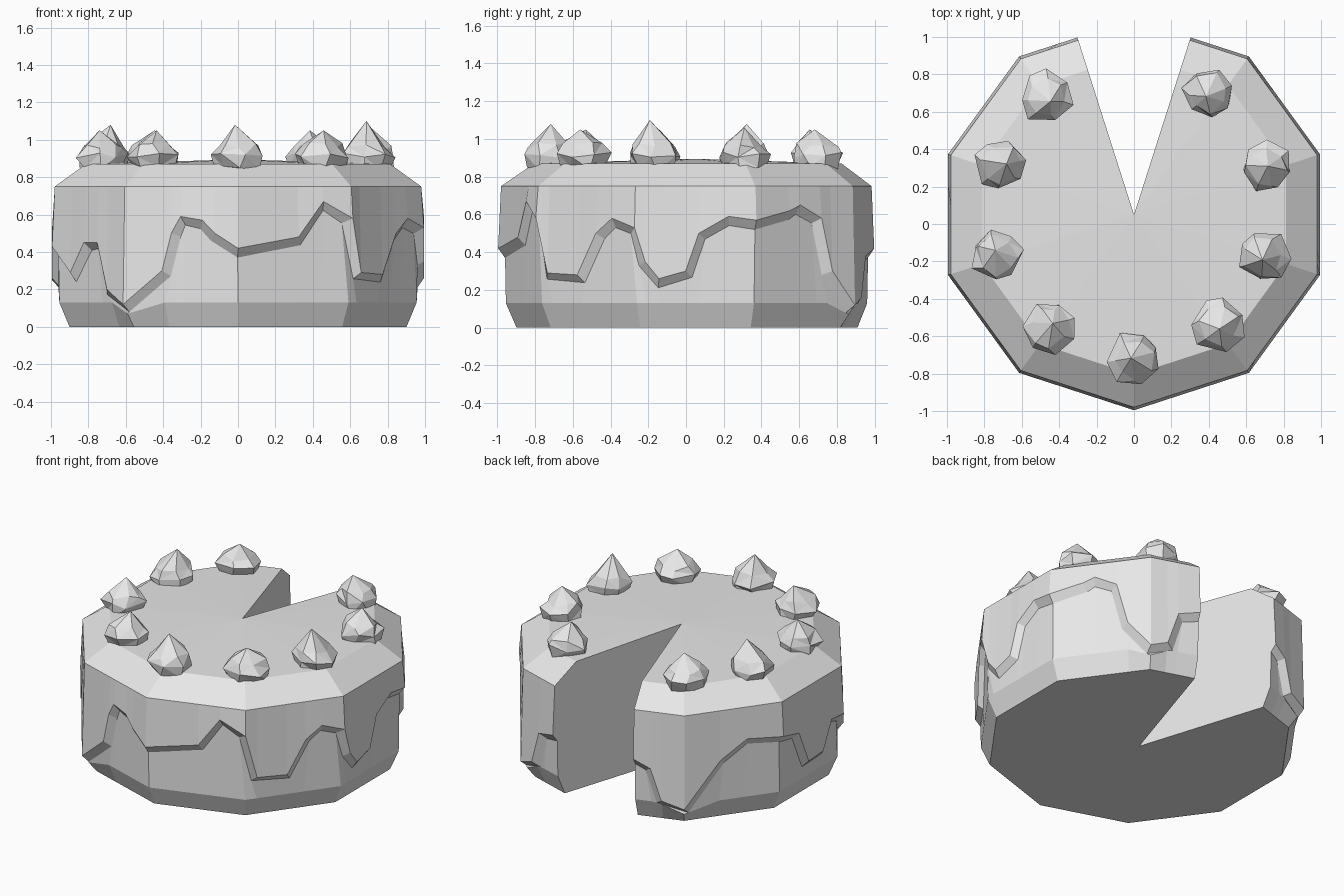
import bpy, bmesh, math, random
from math import radians, cos, sin
from mathutils import Vector

random.seed(4)
cube = bpy.data.objects.get("Cube")
if cube:
    bpy.data.objects.remove(cube, do_unlink=True)

CENTRE_Y = 0.05
RADIUS = 1.03


def make_material(name, colour):
    mat = bpy.data.materials.new(name)
    mat.use_nodes = True
    mat.diffuse_color = colour
    mat.node_tree.nodes["Principled BSDF"].inputs["Base Color"].default_value = colour
    return mat


grey = make_material("plain grey", (0.8, 0.8, 0.8, 1))


def finish(bm, name):
    bmesh.ops.recalc_face_normals(bm, faces=bm.faces[:])
    mesh = bpy.data.meshes.new(name)
    bm.to_mesh(mesh)
    bm.free()
    mesh.materials.append(grey)
    obj = bpy.data.objects.new(name, mesh)
    bpy.context.collection.objects.link(obj)
    return obj


def on_decagon(angle, scale, z):
    """Point on the ten-sided outline at an angle in degrees."""
    r = RADIUS * scale * cos(radians(18)) / cos(radians((angle + 90) % 36 - 18))
    return (r * cos(radians(angle)), CENTRE_Y + r * sin(radians(angle)), z)


# Wavy lower edge of the icing: angle, height
drip = [
    (107.7, .42), (114, .37), (118, .16), (126, .12), (139, .42), (149, .54),
    (162, .52), (171, .48), (177, .25), (186, .26), (191, .44), (198, .43),
    (207, .29), (214, .45), (221, .45), (226, .2), (234, .12), (246, .3),
    (249, .5), (252, .59), (259, .57), (263, .5), (270, .42), (289, .48),
    (297, .67), (306, .58), (310, .29), (321, .28), (328, .5), (334, .58),
    (342, .53), (345, .35), (349, .26), (357, .3), (361, .5), (370, .59),
    (378, .57), (390, .62), (394, .65), (402, .58), (406, .3), (414, .12),
    (420, .16), (424, .38), (432.3, .42)]

# Cake body: one column of points per drip point, open at the cut slice
bm = bmesh.new()
columns = []
for i, (angle, z) in enumerate(drip):
    before, after = drip[max(i - 1, 0)], drip[min(i + 1, len(drip) - 1)]
    run = Vector((radians(after[0] - before[0]), after[1] - before[1])).normalized()
    is_end = i in (0, len(drip) - 1)
    inner_angle = angle if is_end else angle + math.degrees(run.y * 0.045)
    inner_z = max(z - 0.05 * max(run.x, 0.3), 0.08)
    foot_z = min(0.13, inner_z - 0.01)
    points = [
        on_decagon(angle, 0.92, 0),
        on_decagon(angle, 0.975, foot_z),
        on_decagon(inner_angle, 0.98, inner_z),
        on_decagon(angle, 1.015, z),
        on_decagon(angle, 1.0, 0.75),
        on_decagon(angle, 0.83, 0.87)]
    columns.append([bm.verts.new(p) for p in points])

apex_low = bm.verts.new((0, CENTRE_Y, 0))
apex_high = bm.verts.new((0, CENTRE_Y, 0.895))
for a, b in zip(columns, columns[1:]):
    for k in range(len(a) - 1):
        bm.faces.new((a[k], b[k], b[k + 1], a[k + 1]))
    bm.faces.new((a[-1], b[-1], apex_high))
    bm.faces.new((b[0], a[0], apex_low))
for column in (columns[0], columns[-1]):
    bm.faces.new([apex_low] + column + [apex_high])
finish(bm, "cake_body")


# Cream dollops: chunky peaked lumps set around the rim
def cream_dollop(name, x, y, peak):
    bm = bmesh.new()
    sides = 7
    turn = random.uniform(0, math.tau)
    rings = []
    for r, z in ((0.115, 0.84), (0.14, 0.91), (0.105, 0.965)):
        ring = []
        for k in range(sides):
            a = turn + math.tau * (k + random.uniform(-0.2, 0.2)) / sides
            rr = r * random.uniform(0.88, 1.12)
            ring.append(bm.verts.new((x + rr * cos(a), y + rr * sin(a),
                                      z + random.uniform(-0.012, 0.02))))
        rings.append(ring)
    tip = bm.verts.new((x + random.uniform(-0.03, 0.03),
                        y + random.uniform(-0.03, 0.03), peak))
    for k in range(sides):
        n = (k + 1) % sides
        for low, high in zip(rings, rings[1:]):
            bm.faces.new((low[k], low[n], high[n], high[k]))
        bm.faces.new((rings[-1][k], rings[-1][n], tip))
    bm.faces.new(rings[0][::-1])
    bmesh.ops.triangulate(bm, faces=[f for f in bm.faces if len(f.verts) == 4])
    finish(bm, name)


dollops = [(-.47, .68, 1.05), (.4, .7, 1.05), (.71, .31, 1.06),
           (.69, -.17, 1.1), (.45, -.54, 1.05), (0, -.72, 1.08),
           (-.45, -.55, 1.05), (-.73, -.17, 1.05), (-.71, .32, 1.08)]
for i, spot in enumerate(dollops):
    cream_dollop("cream_dollop_%d" % (i + 1), *spot)
